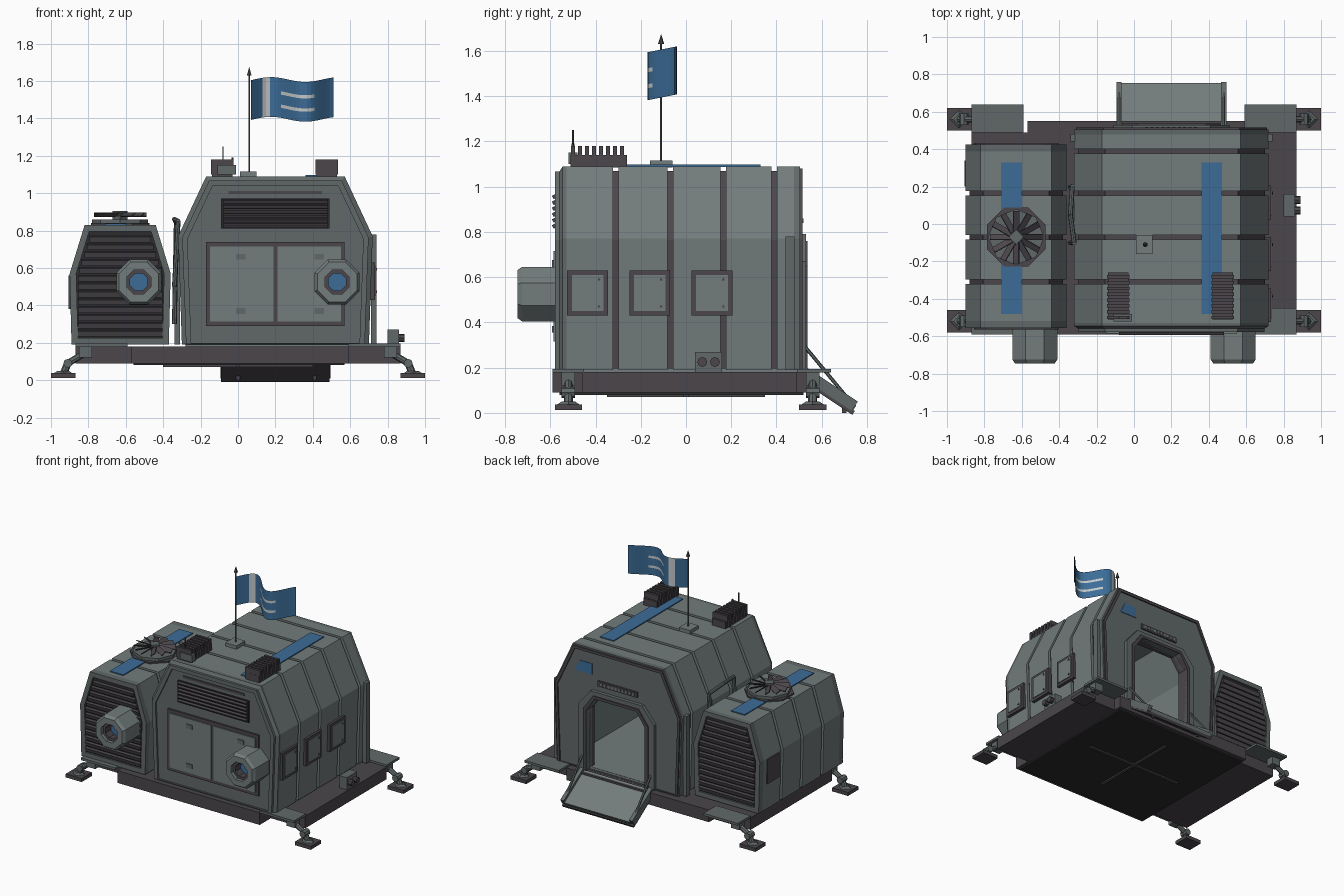
import bpy, bmesh, math
from mathutils import Vector, Matrix

cube = bpy.data.objects.get("Cube")
if cube:
    bpy.data.objects.remove(cube)


def material(name, *rgb):
    m = bpy.data.materials.new(name)
    m.use_nodes = True
    m.diffuse_color = (*rgb, 1)
    m.node_tree.nodes["Principled BSDF"].inputs["Base Color"].default_value = (*rgb, 1)
    return m


light = material("light grey panel", .17, .2, .2)
grey = material("frame grey", .12, .14, .14)
dark = material("dark plum metal", .07, .062, .07)
black = material("black metal", .025, .024, .027)
blue = material("blue paint", .045, .15, .31)
white = material("pale cloth", .55, .58, .58)


def finish(name, bm, *mats):
    bmesh.ops.recalc_face_normals(bm, faces=bm.faces)
    mesh = bpy.data.meshes.new(name)
    bm.to_mesh(mesh)
    bm.free()
    for m in mats:
        mesh.materials.append(m)
    obj = bpy.data.objects.new(name, mesh)
    bpy.context.collection.objects.link(obj)
    return obj


def box(name, mat, xs, ys, zs, tilt=0, axis="X"):
    """Box from its x, y and z ranges, turned about its centre."""
    bm = bmesh.new()
    size = [b - a for a, b in (xs, ys, zs)]
    mid = Vector([(a + b) / 2 for a, b in (xs, ys, zs)])
    matrix = Matrix.Translation(mid) @ Matrix.Rotation(tilt, 4, axis) @ Matrix.Diagonal((*size, 1))
    bmesh.ops.create_cube(bm, size=1, matrix=matrix)
    return finish(name, bm, mat)


def loft(name, mat, sections, ring=False):
    """Skin x-z profiles placed along y; a ring closes back on itself."""
    bm = bmesh.new()
    rows = [[bm.verts.new((x, y, z)) for x, z in pts] for y, pts in sections]
    pairs = list(zip(rows, rows[1:]))
    if ring:
        pairs.append((rows[-1], rows[0]))
    else:
        bm.faces.new(rows[0])
        bm.faces.new(rows[-1])
    n = len(rows[0])
    for a, b in pairs:
        for i in range(n):
            j = (i + 1) % n
            bm.faces.new((a[i], a[j], b[j], b[i]))
    return finish(name, bm, mat)


def tube(name, mat, outer, inner, y0, y1):
    return loft(name, mat, [(y0, outer), (y1, outer), (y1, inner), (y0, inner)], True)


def rod(name, mat, start, end, radius, sides=8, tip=None):
    a, b = Vector(start), Vector(end)
    bm = bmesh.new()
    turn = (b - a).to_track_quat("Z", "Y").to_matrix().to_4x4()
    bmesh.ops.create_cone(bm, cap_ends=True, segments=sides, radius1=radius,
                          radius2=radius if tip is None else tip, depth=(b - a).length,
                          matrix=Matrix.Translation((a + b) / 2) @ turn)
    return finish(name, bm, mat)


def arch(cx, base, mid, top, z0, zm, zt):
    """Six-sided symmetrical section with sloping shoulders."""
    left = [(cx - base, z0), (cx - mid, zm), (cx - top, zt)]
    return left + [(2 * cx - x, z) for x, z in reversed(left)]


def octagon(cx, cz, r):
    return [(cx + r * math.cos(math.pi * (i + .5) / 4), cz + r * math.sin(math.pi * (i + .5) / 4))
            for i in range(8)]


def main(d):
    return arch(.2, .5 - d, .52 - d, .37 - .7 * d, .19 + d * .2, .77 - d * .3, 1.09 - d)


def side(d):
    return arch(-.63, .26 - d, .27 - d, .19 - .7 * d, .19 + d, .57, .83 - d)


# Platform, corner plates and underside
box("platform_wide", dark, (-.87, .87), (-.46, .49), (.09, .18))
box("platform_long", dark, (-.57, .59), (-.59, .55), (.09, .18))
box("underside_plate", black, (-.56, .57), (-.56, .52), (.08, .092))
box("underside_rib_across", dark, (-.4, .4), (-.01, .01), (.07, .085))
box("underside_rib_along", dark, (-.01, .01), (-.35, .35), (.07, .085))
for sx in (-1, 1):
    for y in (-.3, .32):
        lifter = tube("underside_thruster", dark, octagon(0, 0, .12), octagon(0, 0, .085), 0, .035)
        lifter.rotation_euler.x = math.pi / 2
        lifter.location = (sx * .56, y, .095)

# Landing legs
for sx in (-1, 1):
    for y, y0, y1 in ((-.52, -.59, -.45), (.56, .49, .64)):
        box("corner_plate", grey, sorted((sx * .59, sx * .87)), (y0, y1), (.178, .195))
        box("leg_bracket", grey, sorted((sx * .78, sx * .85)), (y - .03, y + .03), (.12, .18))
        rod("leg_strut", grey, (sx * .81, y, .15), (sx * .91, y, .09), .018)
        rod("leg_knee", grey, (sx * .91, y - .03, .09), (sx * .91, y + .03, .09), .024)
        rod("leg_ankle", grey, (sx * .91, y, .09), (sx * .935, y, .03), .02)
        rod("foot_cap", grey, (sx * .935, y, .03), (sx * .935, y, .05), .06, 4, .03)
        box("foot_pad", dark, sorted((sx * .87, sx)), (y - .06, y + .06), (.012, .038))

# Main module: dark core, plated ribs and pale lining
tube("main_core", dark, main(.02), main(.05), -.54, .48)
tube("main_lining", light, main(.05), main(.06), -.52, .48)
box("main_floor", light, (-.28, .68), (-.52, .5), (.18, .2))
edges = [-.54, -.31, -.07, .165, .39, .49]
for a, b in zip(edges, edges[1:]):
    tube("main_rib", light, main(0), main(.025), a + .012, b - .012)
loft("main_front_wall", grey, [(-.565, main(.03)), (-.545, main(0)), (-.52, main(0))])
tube("main_front_rim", grey, main(.022), main(.05), -.578, -.555)
doorway = arch(.2, .24, .24, .17, .195, .64, .74)
tube("main_back_wall", grey, main(0), doorway, .47, .505)
tube("main_back_rim", dark, main(.01), main(.03), .5, .515)
tube("doorway_frame", grey, arch(.2, .31, .31, .21, .195, .67, .79), doorway, .49, .53)
tube("doorway_seal", dark, arch(.2, .265, .265, .185, .195, .65, .76), doorway, .44, .538)
for s in (-1, 1):
    x = .2 + s * .525
    box("side_post", grey, (x - .015, x + .015), (.44, .48), (.19, .78))
box("doorway_sign", dark, (.04, .36), (.5, .515), (.83, .87))
for i in range(10):
    x = .06 + i * .029
    box("sign_slot", light, (x, x + .016), (.51, .519), (.84, .86))
loft("back_badge_plate", blue, [(y, [(.41, .9), (.55, .9), (.51, .98), (.41, .98)]) for y in (.5, .509)])

# Front hatch and grille
box("front_hatch_frame", dark, (-.17, .57), (-.578, -.56), (.29, .74))
for s in (-1, 1):
    x = .2 + s * .18
    box("front_hatch_leaf", light, (x - .17, x + .17), (-.585, -.57), (.315, .715))
    for z in (.37, .66):
        box("hatch_latch", grey, (.2 + s * .21, .25 + s * .21), (-.592, -.58), (z - .015, z + .015))
box("front_grille_back", black, (-.09, .49), (-.575, -.56), (.81, .97))
for i in range(6):
    z = .825 + i * .026
    box("front_grille_slat", dark, (-.08, .48), (-.59, -.575), (z - .008, z + .009), .5)
box("front_slit", dark, (-.05, .45), (-.572, -.555), (.995, 1.012))

# Side module
loft("side_core", dark, [(-.53, side(.02)), (.4, side(.02))])
edges = [-.53, -.31, -.07, .165, .4]
for a, b in zip(edges, edges[1:]):
    loft("side_rib", light, [(a + .012, side(0)), (b - .012, side(0))])
for face, out in ((-.53, -1), (.4, 1)):
    y = [face + out * d for d in (-.02, .025, .012, .03)]
    tube("side_end_rim", grey, side(0), side(.035), *y[:2])
    loft("side_end_panel", black, [(y[0], side(.03)), (y[2], side(.03))])
    for i in range(13):
        z = .25 + i * .042
        half = .225 if z < .57 else .225 - (z - .57) * .33
        box("side_louvre", dark, (-.63 - half, -.63 + half), sorted((y[2], y[3])),
            (z - .015, z + .015), out * -.3)
box("side_access_panel", dark, (-.905, -.89), (.2, .34), (.38, .56))

# Front nozzles
for x in (-.53, .53):
    cut = [octagon(x, .525, r) for r in (.115, .13, .13, .09, .07, .07)]
    loft("nozzle", light, list(zip((-.745, -.725, -.53, -.53, -.69, -.745), cut)), True)
    tube("nozzle_lining", dark, octagon(x, .525, .088), octagon(x, .525, .05), -.72, -.56)
    loft("nozzle_lens", blue, [(y, octagon(x, .525, .056)) for y in (-.66, -.651)])

# Panels along the left wall
for y in (-.435, -.16, .115):
    box("wall_panel_frame", dark, (.69, .732), (y - .09, y + .09), (.43, .63))
    box("wall_panel", light, (.7, .738), (y - .07, y + .07), (.45, .61))
    for z in (.47, .59):
        rod("panel_bolt", dark, (.73, y + .05, z), (.743, y + .05, z), .009, 3)

# Connector box
box("connector_box", grey, (.8, .86), (.04, .16), (.18, .27))
for y in (.072, .128):
    rod("connector_socket", dark, (.85, y, .225), (.89, y, .225), .022)

# Boarding ramp
slope = -math.atan2(.16, .24)
box("ramp_panel", light, (-.07, .47), (.48, .77), (.09, .115), slope)
box("ramp_underside", dark, (-.09, .49), (.475, .765), (.07, .09), slope)
for i in range(5):
    y, z = .53 + i * .043, .185 - i * .029
    box("ramp_tread", grey, (-.07, .47), (y - .004, y + .004), (z - .02, z - .008), slope)
for x in (-.08, .48):
    box("ramp_rail", grey, (x - .014, x + .014), (.48, .77), (.085, .135), slope)
    rod("ramp_stay", grey, (x, .52, .3), (x, .71, .07), .008, 6)
for x in (0, .41):
    box("ramp_foot", dark, (x - .01, x + .01), (.69, .71), (0, .05))

# Roof stripes and finned coolers
box("main_roof_stripe", blue, (.36, .47), (-.48, .33), (1.088, 1.097))
box("side_roof_stripe", blue, (-.71, -.6), (-.48, .33), (.828, .837))
for x in (-.085, .475):
    box("cooler_base", dark, (x - .055, x + .055), (-.51, -.26), (1.085, 1.14))
    for i in range(8):
        y = -.5 + i * .031
        box("cooler_fin", dark, (x - .06, x + .06), (y - .009, y + .009), (1.1, 1.18))
box("aerial_mount", grey, (-.11, -.01), (-.52, -.48), (1.1, 1.15))
rod("aerial", dark, (-.08, -.5, 1.1), (-.08, -.5, 1.25), .004, 6)
rod("short_aerial", dark, (-.03, -.5, 1.1), (-.03, -.5, 1.19), .006, 6)

# Roof fan
hub = Vector((-.63, -.07, .83))
rod("fan_base", grey, hub, hub + Vector((0, 0, .03)), .15)
fan = tube("fan_ring", dark, octagon(0, 0, .17), octagon(0, 0, .125), -.05, 0)
fan.rotation_euler.x = math.pi / 2
fan.location = hub + Vector((0, 0, .01))
for i in range(12):
    blade = box("fan_blade", dark, (.03, .14), (-.018, .018), (-.003, .003), .6)
    blade.rotation_euler.z = i * math.tau / 12
    blade.location = hub + Vector((0, 0, .055))
rod("fan_hub", grey, hub, hub + Vector((0, 0, .075)), .04, 4)

# Pipe between the modules
stops = [(-.34, .2, .3), (-.33, .2, .84), (-.34, .05, .86), (-.32, -.1, .85), (-.34, -.1, .5)]
for a, b in zip(stops, stops[1:]):
    rod("link_pipe", grey, a, b, .013)

# Flag with pole
box("flag_mount", light, (.01, .1), (-.16, -.06), (1.085, 1.115))
rod("flag_pole", grey, (.06, -.11, 1.1), (.06, -.11, 1.64), .005, 6)
rod("flag_finial", dark, (.06, -.11, 1.63), (.06, -.11, 1.675), .014, 6, 0)
bm = bmesh.new()
cols, rows = 22, 12
grid = []
for c in range(cols + 1):
    wave = math.sin(math.tau * (1.2 * c / cols - .54))
    grid.append([bm.verts.new((.07 + .02 * c, -.105 - .065 * wave, 1.395 + .0177 * r - .013 * wave))
                 for r in range(rows + 1)])
for c in range(cols):
    for r in range(rows):
        face = bm.faces.new((grid[c][r], grid[c + 1][r], grid[c + 1][r + 1], grid[c][r + 1]))
        face.material_index = int(c in (3, 4) or (r in (3, 7) and 8 <= c <= 16))
finish("flag_cloth", bm, blue, white)
